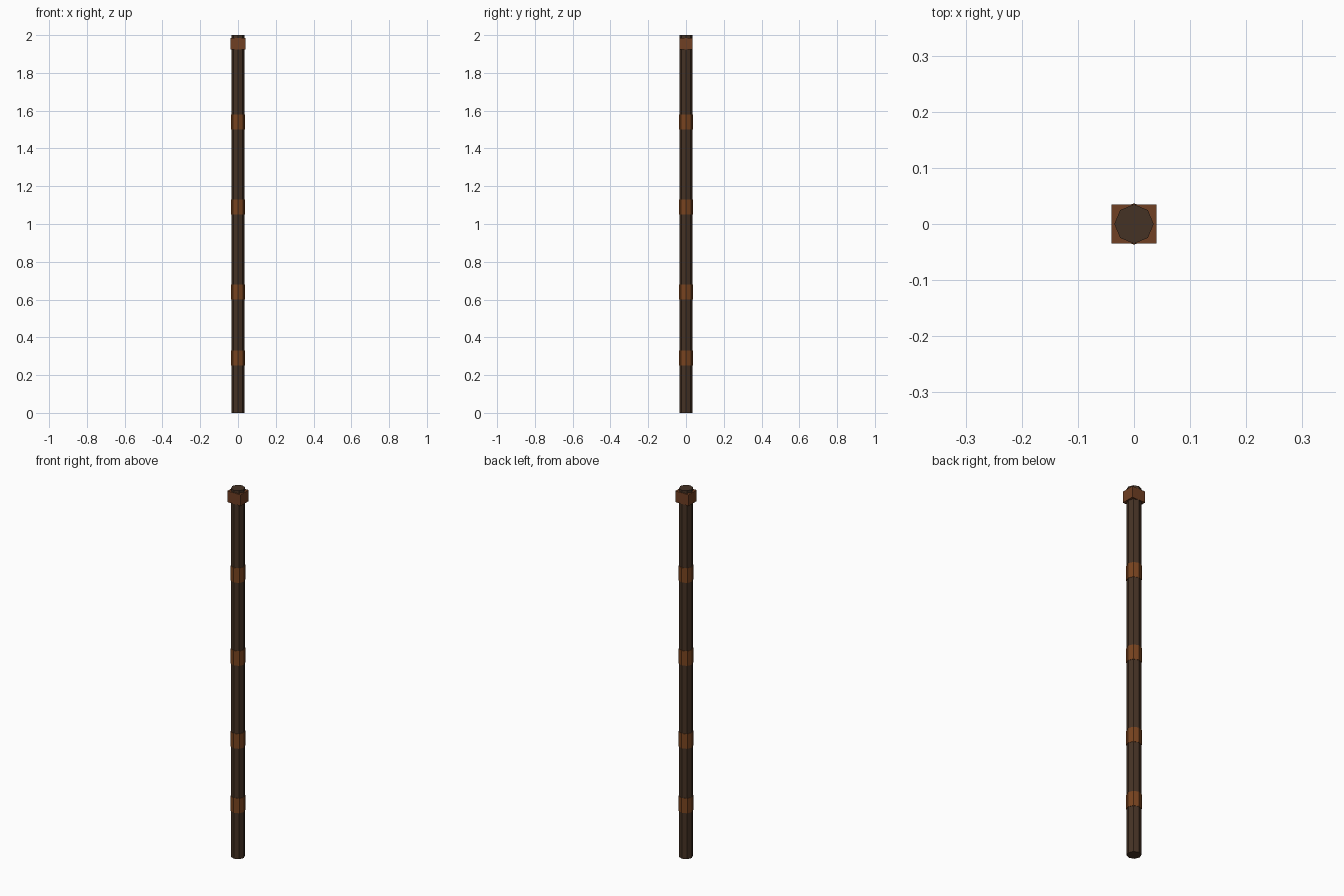
import bpy

if "Cube" in bpy.data.objects:
    bpy.data.objects.remove(bpy.data.objects["Cube"])


def material(name, color):
    m = bpy.data.materials.new(name)
    m.diffuse_color = (*color, 1)
    m.use_nodes = True
    m.node_tree.nodes["Principled BSDF"].inputs["Base Color"].default_value = m.diffuse_color
    return m


def rod(name, radius, z0, z1, mat):
    bpy.ops.mesh.primitive_cylinder_add(vertices=8, radius=radius, depth=z1 - z0,
                                        location=(0, 0, (z0 + z1) / 2))
    ob = bpy.context.object
    ob.name = name
    ob.data.materials.append(mat)
    return ob


wood = material("dark_wood", (0.06, 0.032, 0.018))
leather = material("leather", (0.19, 0.058, 0.014))
block_mat = material("block_brown", (0.16, 0.05, 0.017))

# Octagonal shaft
rod("shaft", 0.035, 0, 2, wood)

# Wrapped bands along the shaft
for i, z in enumerate((0.29, 0.64, 1.09, 1.54)):
    rod(f"band_{i + 1}", 0.037, z - 0.04, z + 0.04, leather)

# Square block near the top
bpy.ops.mesh.primitive_cube_add(size=1, location=(0, 0, 1.955))
block = bpy.context.object
block.name = "top_block"
block.scale = (0.08, 0.07, 0.06)
bpy.ops.object.transform_apply(location=False, rotation=False, scale=True)
block.data.materials.append(block_mat)
